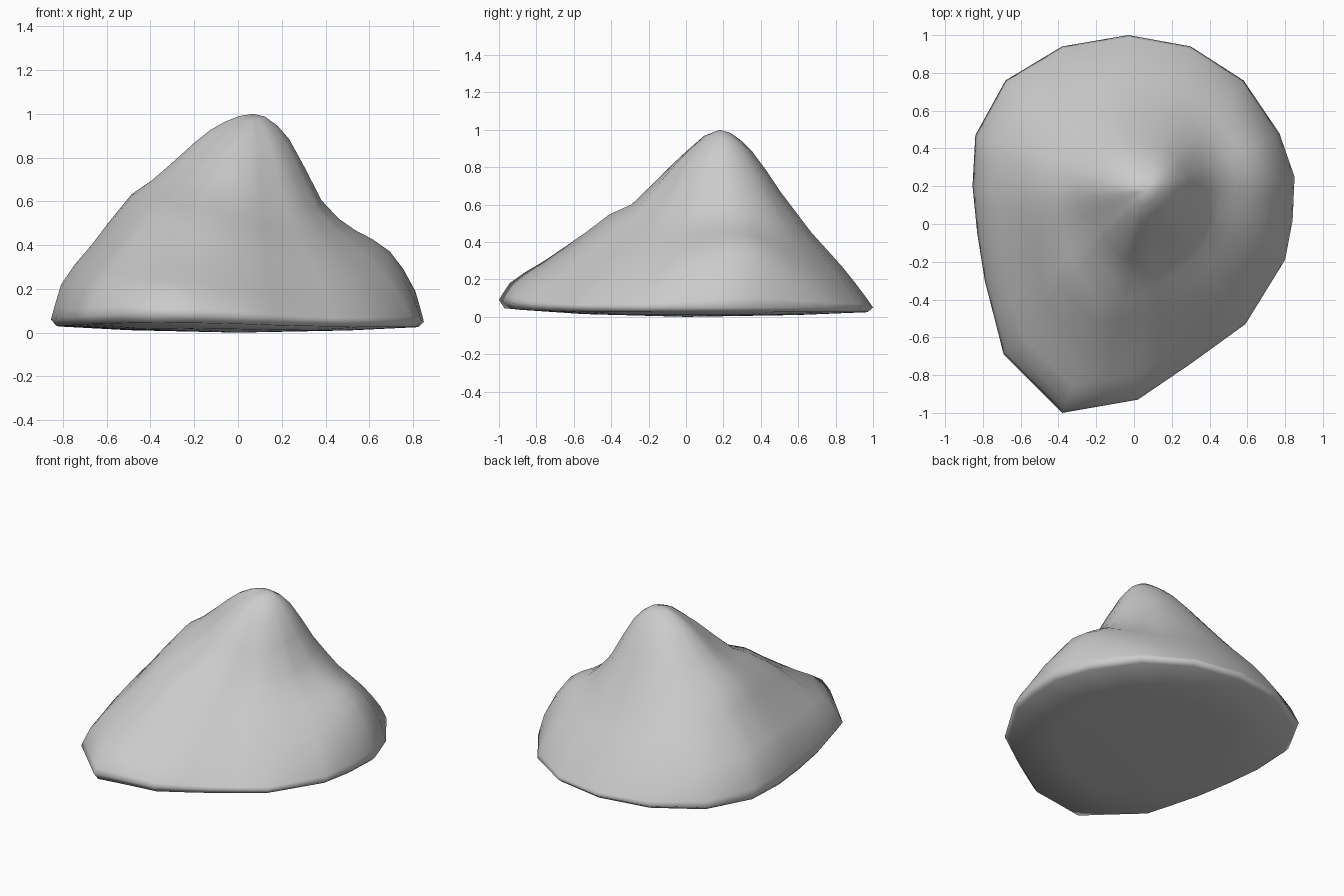
import bpy, bmesh, math

if "Cube" in bpy.data.objects:
    bpy.data.objects.remove(bpy.data.objects["Cube"])

PEAK = (0.07, 0.18)

# Ground outline, counter-clockwise from the right
OUTLINE = [(0.85, 0.25), (0.77, 0.48), (0.58, 0.76), (0.30, 0.94), (-0.03, 1.0),
           (-0.38, 0.94), (-0.68, 0.76), (-0.84, 0.47), (-0.855, 0.2), (-0.83, -0.05),
           (-0.79, -0.3), (-0.69, -0.69), (-0.38, -1.0), (0.02, -0.93), (0.3, -0.74),
           (0.59, -0.53), (0.80, -0.19), (0.84, 0.02)]

# Slope profiles: direction from the peak -> heights at the fractions in STEPS
STEPS = [0, 0.2, 0.4, 0.5, 0.6, 0.8, 0.95, 1]
SLOPES = [
    (0,   [0.89, 0.59, 0.51, 0.46, 0.36, 0.18, 0.05]),
    (22,  [0.91, 0.64, 0.55, 0.49, 0.41, 0.22, 0.05]),
    (45,  [0.91, 0.66, 0.55, 0.44, 0.27, 0.12, 0.05]),
    (90,  [0.89, 0.65, 0.54, 0.43, 0.25, 0.10, 0.05]),
    (135, [0.91, 0.72, 0.62, 0.52, 0.33, 0.14, 0.05]),
    (180, [0.94, 0.79, 0.71, 0.65, 0.41, 0.23, 0.06]),
    (225, [0.87, 0.67, 0.62, 0.56, 0.35, 0.19, 0.07]),
    (250, [0.82, 0.59, 0.54, 0.44, 0.29, 0.19, 0.10]),
    (280, [0.84, 0.56, 0.48, 0.41, 0.24, 0.11, 0.06]),
    (315, [0.86, 0.56, 0.47, 0.40, 0.24, 0.10, 0.05]),
]


def slope_at(angle):
    """Blend the two neighbouring slope profiles."""
    ring = SLOPES + [(360, SLOPES[0][1])]
    for (a0, p0), (a1, p1) in zip(ring, ring[1:]):
        if a0 <= angle <= a1:
            f = (angle - a0) / (a1 - a0)
            return [1.0] + [u + (v - u) * f for u, v in zip(p0, p1)]


def height(profile, t):
    """Smooth curve through a profile, level at the summit."""
    n = len(STEPS)

    def tangent(i):
        if i == 0:
            return 0.0
        j = min(i + 1, n - 1)
        return (profile[j] - profile[i - 1]) / (STEPS[j] - STEPS[i - 1])

    i = max(k for k in range(n - 1) if STEPS[k] <= t)
    h = STEPS[i + 1] - STEPS[i]
    s = (t - STEPS[i]) / h
    return ((2*s**3 - 3*s**2 + 1) * profile[i] + (s**3 - 2*s**2 + s) * h * tangent(i)
            + (3*s**2 - 2*s**3) * profile[i + 1] + (s**3 - s**2) * h * tangent(i + 1))


# Two spokes per outline side
rim = []
for a, b in zip(OUTLINE, OUTLINE[1:] + OUTLINE[:1]):
    rim += [a, ((a[0] + b[0]) / 2, (a[1] + b[1]) / 2)]
n = len(rim)
profiles = [slope_at(math.degrees(math.atan2(y - PEAK[1], x - PEAK[0])) % 360)
            for x, y in rim]

# Soften the change between neighbouring spokes
for _ in range(2):
    profiles = [[(a + 2 * b + c) / 4 for a, b, c in
                 zip(profiles[i - 1], profiles[i], profiles[(i + 1) % n])] for i in range(n)]

bm = bmesh.new()
top = bm.verts.new((*PEAK, 1.0))
bottom = bm.verts.new((0, 0, 0))
rings = []

# Hill surface
for t in (0.07, 0.14, 0.21, 0.3, 0.4, 0.5, 0.6, 0.7, 0.8, 0.88, 0.95, 0.985, 1):
    rings.append([bm.verts.new((PEAK[0] + (x - PEAK[0]) * t,
                                PEAK[1] + (y - PEAK[1]) * t, height(p, t)))
                  for (x, y), p in zip(rim, profiles)])

# Tucked-under edge and shallow underside
for s, k in ((0.97, 0.5), (0.6, 0.2)):
    rings.append([bm.verts.new((x * s, y * s, p[-1] * k)) for (x, y), p in zip(rim, profiles)])

for i in range(n):
    j = (i + 1) % n
    bm.faces.new((top, rings[0][i], rings[0][j]))
    for a, b in zip(rings, rings[1:]):
        bm.faces.new((a[i], b[i], b[j], a[j]))
    bm.faces.new((bottom, rings[-1][j], rings[-1][i]))
bmesh.ops.recalc_face_normals(bm, faces=bm.faces)

mesh = bpy.data.meshes.new("hill")
bm.to_mesh(mesh)
bm.free()
hill = bpy.data.objects.new("hill", mesh)
bpy.context.collection.objects.link(hill)
for face in mesh.polygons:
    face.use_smooth = True
